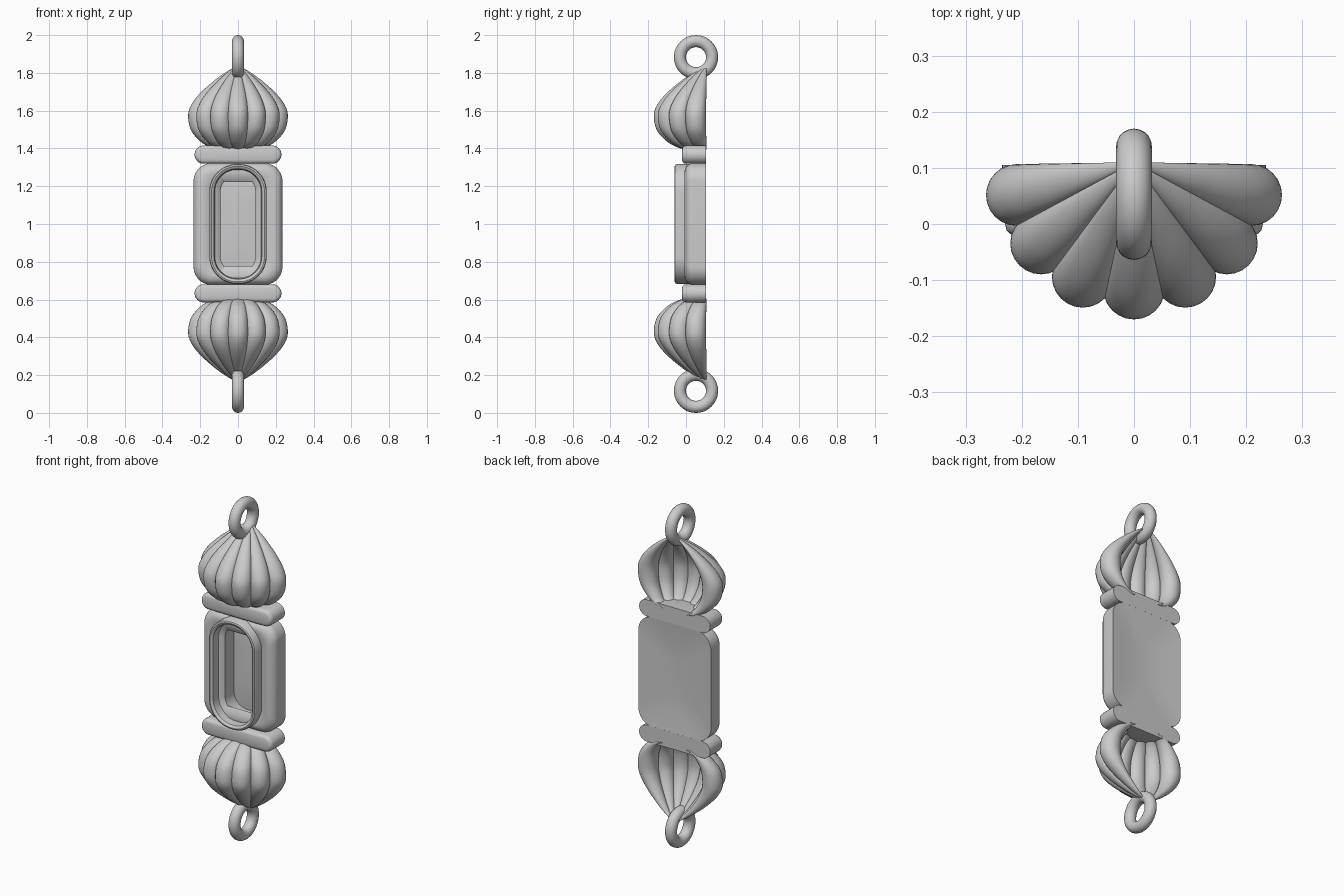
import bpy, bmesh
from math import sin, cos, pi, radians

if "Cube" in bpy.data.objects:
    bpy.data.objects.remove(bpy.data.objects["Cube"])

MID = 1.0  # the ornament mirrors about this height


def loft(name, rings, cap_start=False, cap_end=False, loop=False):
    bm = bmesh.new()
    rows = [[bm.verts.new(p) for p in ring] for ring in rings]
    n = len(rows[0])
    pairs = list(zip(rows, rows[1:])) + ([(rows[-1], rows[0])] if loop else [])
    for a, b in pairs:
        for i in range(n):
            j = (i + 1) % n
            bm.faces.new((a[i], a[j], b[j], b[i]))
    if cap_start:
        bm.faces.new(rows[0])
    if cap_end:
        bm.faces.new(rows[-1])
    bmesh.ops.recalc_face_normals(bm, faces=bm.faces)
    me = bpy.data.meshes.new(name)
    bm.to_mesh(me)
    bm.free()
    ob = bpy.data.objects.new(name, me)
    bpy.context.collection.objects.link(ob)
    return ob


def rounded(hx, hz, r, y, zc=MID, seg=12):
    """Rounded rectangle in the xz plane at depth y."""
    pts = []
    r = min(r, hx, hz) * 0.999
    for k, (sx, sz) in enumerate([(1, 1), (-1, 1), (-1, -1), (1, -1)]):
        for i in range(seg + 1):
            a = pi / 2 * (k + i / seg)
            pts.append((sx * (hx - r) + r * cos(a), y, zc + sz * (hz - r) + r * sin(a)))
    return pts


def smooth_profile(keys, steps):
    """Catmull-Rom interpolation of (z, radius) points."""
    p = [keys[0]] + keys + [keys[-1]]
    out = []
    for i in range(1, len(p) - 2):
        for s in range(steps):
            t = s / steps
            out.append(tuple(0.5 * (2 * b + (c - a) * t + (2 * a - 5 * b + 4 * c - d) * t * t
                                    + (3 * b - a - 3 * c + d) * t ** 3)
                             for a, b, c, d in zip(p[i - 1], p[i], p[i + 1], p[i + 2])))
    return out + [keys[-1]]


# outer radius of the melon-shaped dome by height above the middle
dome = smooth_profile([(0.395, 0.12), (0.41, 0.165), (0.44, 0.215), (0.50, 0.266), (0.58, 0.28),
                       (0.64, 0.257), (0.70, 0.205), (0.76, 0.133), (0.80, 0.075), (0.835, 0.012)], 5)

for side, label in ((1, "upper"), (-1, "lower")):
    # seven tapering lobes fanned round the front of an open-backed dome
    for k in range(-3, 4):
        a = radians(25 * k)
        rings = []
        for h, outer in dome:
            s = outer / 0.28
            cx, cy = 0.225 * sin(a) * 0.96, -0.225 * cos(a)
            rings.append([(s * (cx + 0.055 * cos(t)), 0.11 + s * (cy + 0.055 * sin(t)), MID + side * h)
                          for t in (2 * pi * i / 24 for i in range(24))])
        loft(f"{label}_dome_lobe_{k + 4}", rings, True, True)

    # hanging ring
    bpy.ops.mesh.primitive_torus_add(location=(0, 0.053, MID + side * 0.883), rotation=(0, pi / 2, 0),
                                     major_radius=0.085, minor_radius=0.032,
                                     major_segments=48, minor_segments=20)
    bpy.context.object.name = f"{label}_ring"

    # crossbar with rounded ends and front edge
    bar = [(0, 0.105), (0, 0.0), (0.003, -0.011), (0.01, -0.018), (0.02, -0.021)]
    loft(f"{label}_crossbar", [rounded(0.23 - d, 0.048 - d, 0.048 - d, y, MID + side * 0.367) for d, y in bar],
         True, True)

# case body: dished back, straight sides, rounded front rim
body = [(0.19, 0.09), (0.11, 0.095), (0.03, 0.102), (0, 0.105), (0, 0.04)]
body += [(0.045 * (1 - cos(t)), 0.04 - 0.048 * sin(t)) for t in (pi / 2 * i / 8 for i in range(1, 9))]
body += [(0.075, -0.004), (0.10, 0.012)]
loft("case_body", [rounded(0.235 - d, 0.322 - d, max(0.095 - d * 0.3, 0.03), y) for d, y in body], True)

# raised oval window frame: outer wall, lip, sloped inner step, deep wall
frame = [(0, 0.04), (0, -0.05), (0.004, -0.057), (0.012, -0.06), (0.02, -0.057), (0.026, -0.05),
         (0.03, -0.005), (0.055, 0.005), (0.06, 0.012), (0.06, 0.094)]
loft("window_frame", [rounded(0.152 - d, 0.317 - d, 0.145 - d, y) for d, y in frame])

# smooth everything, keeping real edges crisp
bpy.ops.object.select_all(action='SELECT')
bpy.context.view_layer.objects.active = bpy.context.selected_objects[0]
bpy.ops.object.shade_smooth_by_angle(angle=radians(35))
